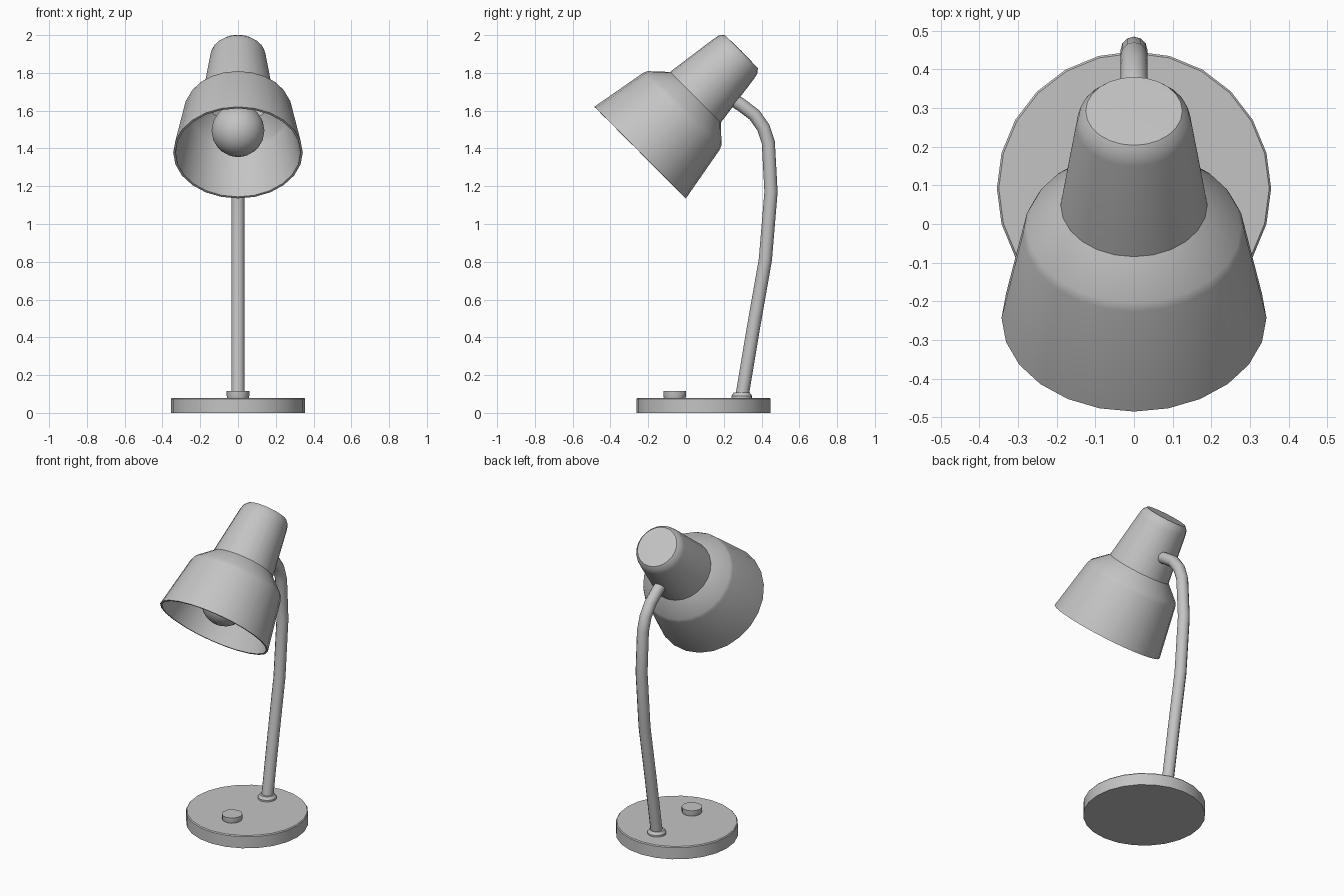
import bpy, bmesh, math
from mathutils import Matrix, Vector

if "Cube" in bpy.data.objects:
    bpy.data.objects.remove(bpy.data.objects["Cube"])

grey = bpy.data.materials.new("light_grey")
grey.diffuse_color = (0.55, 0.55, 0.55, 1)
grey.use_nodes = True
grey.node_tree.nodes["Principled BSDF"].inputs["Base Color"].default_value = grey.diffuse_color


def finish(obj, angle=30):
    obj.data.materials.append(grey)
    bpy.ops.object.select_all(action='DESELECT')
    obj.select_set(True)
    bpy.context.view_layer.objects.active = obj
    bpy.ops.object.shade_smooth_by_angle(angle=math.radians(angle))


def lathe(name, profile, sides, matrix, angle=30):
    """Spin (radius, height) points around local z, then place with matrix."""
    bm = bmesh.new()
    verts = [bm.verts.new((r, 0, h)) for r, h in profile]
    edges = [bm.edges.new(p) for p in zip(verts, verts[1:])]
    bmesh.ops.spin(bm, geom=verts + edges, cent=(0, 0, 0), axis=(0, 0, 1),
                   angle=2 * math.pi, steps=sides, use_duplicate=False)
    bmesh.ops.remove_doubles(bm, verts=bm.verts, dist=1e-4)
    bmesh.ops.recalc_face_normals(bm, faces=bm.faces)
    bmesh.ops.transform(bm, matrix=matrix, verts=bm.verts)
    mesh = bpy.data.meshes.new(name)
    bm.to_mesh(mesh)
    bm.free()
    obj = bpy.data.objects.new(name, mesh)
    bpy.context.collection.objects.link(obj)
    finish(obj, angle)
    return obj


def at(y, z=0):
    return Matrix.Translation((0, y, z))


# Base disc, switch button and stem collar
lathe("base", [(0, 0), (0.355, 0), (0.355, 0.074), (0.35, 0.08), (0, 0.08)], 24, at(0.092))
lathe("switch_button", [(0, 0.075), (0.056, 0.075), (0.06, 0.09), (0.06, 0.115), (0, 0.115)],
      12, at(-0.06))
lathe("stem_collar", [(0, 0.075), (0.055, 0.075), (0.055, 0.09), (0.043, 0.107), (0, 0.107)],
      16, at(0.295))

# Bent stem
path = [(0.295, 0.08), (0.362, 0.48), (0.42, 0.81), (0.45, 1.17), (0.436, 1.43),
        (0.41, 1.51), (0.362, 1.578), (0.29, 1.632), (0.23, 1.67)]
curve = bpy.data.curves.new("stem", 'CURVE')
curve.dimensions = '3D'
curve.bevel_depth = 0.035
curve.bevel_resolution = 4
curve.use_fill_caps = True
spline = curve.splines.new('POLY')
spline.points.add(len(path) - 1)
for point, (y, z) in zip(spline.points, path):
    point.co = (0, y, z, 1)
stem = bpy.data.objects.new("stem", curve)
bpy.context.collection.objects.link(stem)
bpy.ops.object.select_all(action='DESELECT')
stem.select_set(True)
bpy.context.view_layer.objects.active = stem
bpy.ops.object.convert(target='MESH')
finish(bpy.context.view_layer.objects.active, 40)

# Tilted lamp head: local z runs from the opening up to the cap
head = at(-0.243, 1.378) @ Matrix.Rotation(math.radians(-45), 4, 'X')
outer = [(0.343, 0), (0.287, 0.31), (0.277, 0.333), (0.19, 0.414), (0.15, 0.705),
         (0.143, 0.735), (0.125, 0.757), (0, 0.76)]
inner = [(0, 0.745), (0.118, 0.743), (0.138, 0.70), (0.178, 0.408), (0.268, 0.325),
         (0.276, 0.305), (0.331, 0)]
lathe("lamp_shade", outer + inner + outer[:1], 24, head, 35)

# Bulb with a neck reaching into the shade
R, mid = 0.14, 0.165
arc = [(R * math.sin(math.pi * i / 12), mid - R * math.cos(math.pi * i / 12))
       for i in range(10)]
lathe("bulb", arc + [(0.065, 0.32), (0.06, 0.55), (0, 0.55)], 24, head, 50)
